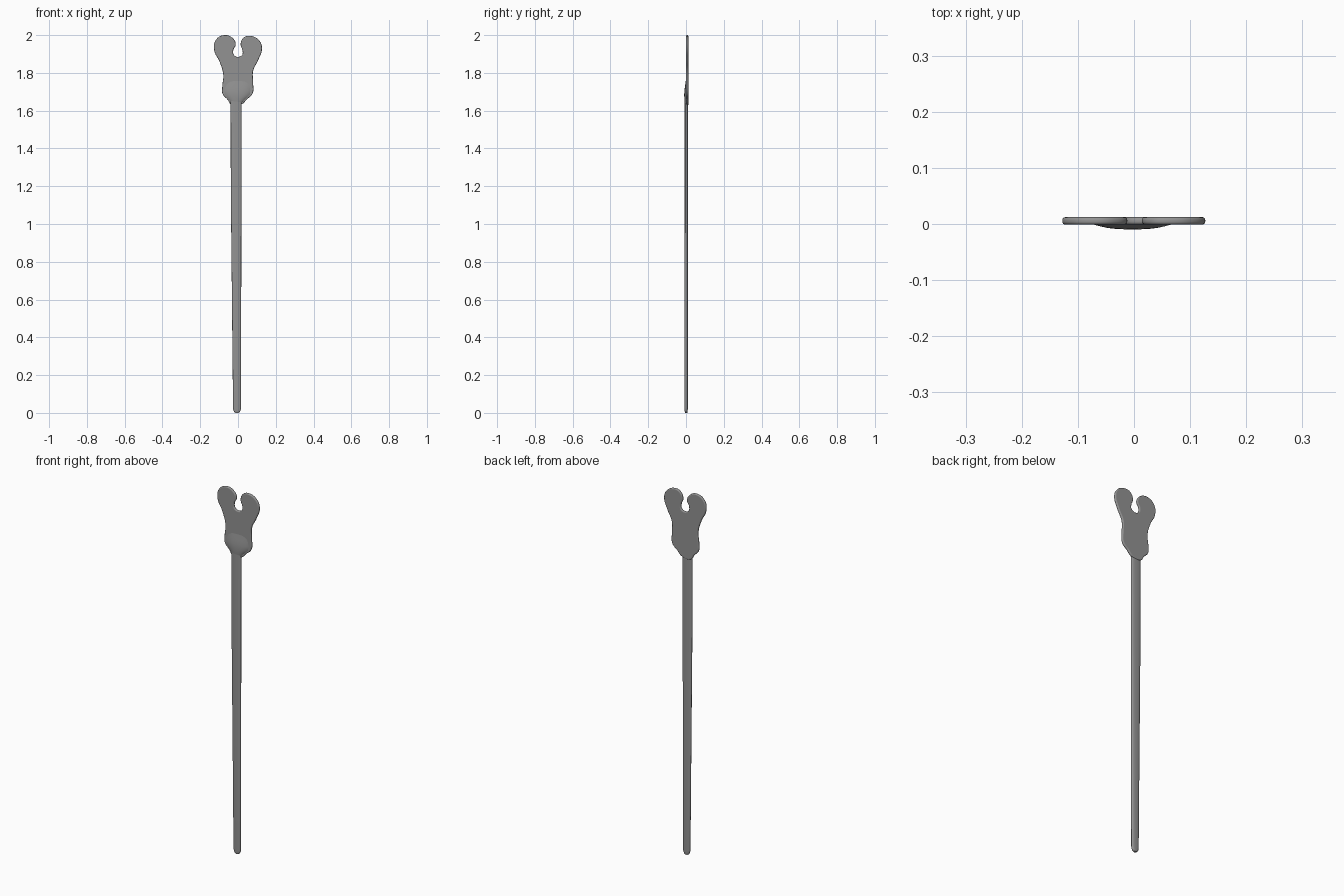
import bpy, bmesh, math

if "Cube" in bpy.data.objects:
    bpy.data.objects.remove(bpy.data.objects["Cube"])

grey = bpy.data.materials.new("dark_grey")
grey.diffuse_color = (0.29, 0.29, 0.29, 1)
grey.use_nodes = True
grey.node_tree.nodes["Principled BSDF"].inputs["Base Color"].default_value = grey.diffuse_color


def loft(name, rings):
    """Skin a list of equal-length closed rings and cap both ends."""
    bm = bmesh.new()
    rows = [[bm.verts.new(p) for p in ring] for ring in rings]
    n = len(rows[0])
    for a, b in zip(rows, rows[1:]):
        for i in range(n):
            j = (i + 1) % n
            bm.faces.new((a[i], a[j], b[j], b[i]))
    bm.faces.new(rows[0][::-1])
    bm.faces.new(rows[-1])
    bmesh.ops.recalc_face_normals(bm, faces=bm.faces)
    me = bpy.data.meshes.new(name)
    bm.to_mesh(me)
    bm.free()
    ob = bpy.data.objects.new(name, me)
    bpy.context.collection.objects.link(ob)
    return ob


def finish(ob):
    """Dark grey, smooth shading with sharp edges kept."""
    ob.data.materials.clear()
    ob.data.materials.append(grey)
    bpy.ops.object.select_all(action='DESELECT')
    ob.select_set(True)
    bpy.context.view_layer.objects.active = ob
    bpy.ops.object.shade_smooth_by_angle(angle=math.radians(40))


def power(v, e):
    return math.copysign(abs(v) ** e, v)


# Forked head: smooth outline, extruded with rounded edges
outline = [(-0.036, 1.632), (-0.055, 1.658), (-0.082, 1.69), (-0.083, 1.73),
           (-0.078, 1.79), (-0.098, 1.86), (-0.126, 1.92), (-0.117, 1.975),
           (-0.072, 2.0), (-0.028, 1.984), (-0.012, 1.95), (-0.025, 1.92),
           (-0.02, 1.893), (0.001, 1.885), (0.022, 1.895), (0.024, 1.918),
           (0.014, 1.95), (0.028, 1.985), (0.062, 1.996), (0.111, 1.973),
           (0.127, 1.93), (0.107, 1.868), (0.08, 1.81), (0.08, 1.75),
           (0.077, 1.69), (0.047, 1.66), (0.021, 1.635)]
cu = bpy.data.curves.new("forked_head", 'CURVE')
cu.dimensions = '2D'
cu.fill_mode = 'BOTH'
cu.resolution_u = 6
sp = cu.splines.new('BEZIER')
sp.bezier_points.add(len(outline) - 1)
for bp, (x, z) in zip(sp.bezier_points, outline):
    bp.co = (x, z, 0)
    bp.handle_left_type = bp.handle_right_type = 'AUTO'
sp.use_cyclic_u = True
cu.bevel_depth = 0.0055
cu.offset = -0.0055
cu.extrude = 0.0012
cu.bevel_resolution = 4
head = bpy.data.objects.new("forked_head", cu)
bpy.context.collection.objects.link(head)
head.rotation_euler = (math.pi / 2, 0, 0)
head.location.y = 0.0055
head.select_set(True)
bpy.context.view_layer.objects.active = head
bpy.ops.object.convert(target='MESH')
finish(bpy.context.view_layer.objects.active)

# Swelling on the front of the head base: z, left, right, front y
swell = [(1.634, -0.034, 0.018, -0.006), (1.648, -0.045, 0.029, -0.0075),
         (1.665, -0.059, 0.047, -0.009), (1.685, -0.076, 0.07, -0.0095),
         (1.705, -0.08, 0.074, -0.0085), (1.725, -0.079, 0.074, -0.006),
         (1.745, -0.076, 0.073, -0.003), (1.765, -0.068, 0.064, 0.0)]
rings = []
for z, x0, x1, y in swell:
    c, w = (x0 + x1) / 2, (x1 - x0) / 2
    front = [(c + w * t / 8, 0.002 + (y - 0.002) * (1 - abs(t / 8) ** 3), z)
             for t in range(-8, 9)]
    rings.append(front + [(x1 - 0.003, 0.008, z), (x0 + 0.003, 0.008, z)])
finish(loft("head_swelling", rings))

# Long flattened handle, slightly tapered, rounded tip, end tucked in the head
stations = [(0.0, 0.35), (0.004, 0.65), (0.012, 0.88), (0.024, 1.0),
            (0.4, 1.0), (0.8, 1.0), (1.2, 1.0), (1.66, 1.0)]
rings = []
for z, s in stations:
    t = z / 1.66
    left, right = -0.026 - 0.013 * min(1, t * 1.3), 0.016 + 0.003 * t
    c, w = (left + right) / 2, (right - left) / 2 * s
    d = 0.0085 * (0.6 + 0.4 * s)
    rings.append([(c + w * power(math.cos(a), 0.75),
                   0.001 + d * power(math.sin(a), 0.75), z)
                  for a in (2 * math.pi * i / 32 for i in range(32))])
finish(loft("handle", rings))
